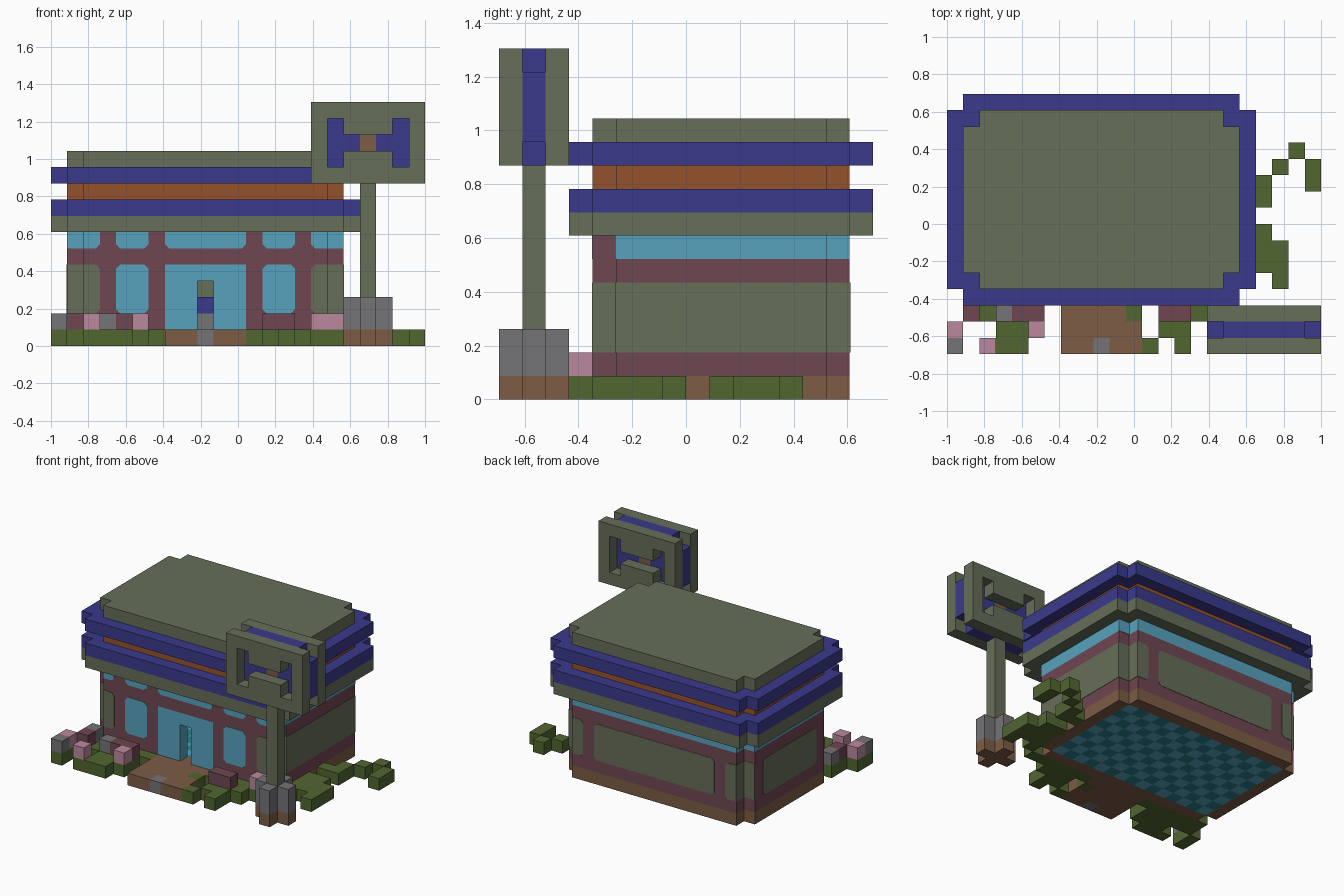
import bpy
import bmesh
from mathutils import Vector

if "Cube" in bpy.data.objects:
    bpy.data.objects.remove(bpy.data.objects["Cube"])

U = 2 / 23                       # edge of one block
ORIGIN = Vector((-1, -8 * U, 0))


def material(name, code):
    def linear(c):
        return c / 12.92 if c <= 0.04045 else ((c + 0.055) / 1.055) ** 2.4
    col = [linear(int(code[n:n + 2], 16) / 255) for n in (0, 2, 4)] + [1]
    m = bpy.data.materials.new(name)
    m.use_nodes = True
    m.diffuse_color = col
    m.node_tree.nodes["Principled BSDF"].inputs["Base Color"].default_value = col
    return m


olive = material("olive", "666e58")
blue = material("deep blue", "3a3a8c")
orange = material("rust orange", "94512c")
cyan = material("window cyan", "57a2bd")
mauve = material("dark mauve", "6f4651")
grey = material("stone grey", "757376")
pink = material("blossom pink", "bb899f")
green = material("grass green", "526631")
brown = material("earth brown", "7d5c45")
teal = material("floor teal", "26808a")


def finish(bm, name, mat):
    bmesh.ops.recalc_face_normals(bm, faces=bm.faces)
    me = bpy.data.meshes.new(name)
    bm.to_mesh(me)
    bm.free()
    me.materials.append(mat)
    ob = bpy.data.objects.new(name, me)
    bpy.context.scene.collection.objects.link(ob)
    return ob


def prism(name, mat, points, push):
    """Extrude a flat polygon, given in block units, along push."""
    bm = bmesh.new()
    face = bm.faces.new([bm.verts.new(ORIGIN + Vector(p) * U) for p in points])
    new = bmesh.ops.extrude_face_region(bm, geom=[face])["geom"]
    verts = [v for v in new if isinstance(v, bmesh.types.BMVert)]
    bmesh.ops.translate(bm, verts=verts, vec=Vector(push) * U)
    return finish(bm, name, mat)


def box(name, mat, x0, x1, y0, y1, z0, z1):
    pts = [(x0, y0, z0), (x1, y0, z0), (x1, y1, z0), (x0, y1, z0)]
    return prism(name, mat, pts, (0, 0, z1 - z0))


def notched(name, mat, x0, x1, y0, y1, z0, z1):
    """Slab with a one-block notch at each corner."""
    a, b, c, d = x0 + 1, x1 - 1, y0 + 1, y1 - 1
    pts = [(a, y0), (b, y0), (b, c), (x1, c), (x1, d), (b, d),
           (b, y1), (a, y1), (a, d), (x0, d), (x0, c), (a, c)]
    return prism(name, mat, [(x, y, z0) for x, y in pts], (0, 0, z1 - z0))


def blocks(name, mat, cells):
    """Outer skin of a set of unit blocks."""
    cells = set(cells)
    bm = bmesh.new()
    for cell in cells:
        mid = Vector(cell) + Vector((.5, .5, .5))
        for axis in range(3):
            for sign in (-1, 1):
                n = Vector((0, 0, 0))
                n[axis] = sign
                if tuple(int(c + d) for c, d in zip(cell, n)) in cells:
                    continue
                u = Vector((0, 0, 0))
                u[(axis + 1) % 3] = .5
                v = n.cross(u)
                quad = [mid + n / 2 + s * u + t * v
                        for s, t in ((-1, -1), (1, -1), (1, 1), (-1, 1))]
                bm.faces.new([bm.verts.new(ORIGIN + q * U) for q in quad])
    bmesh.ops.remove_doubles(bm, verts=bm.verts, dist=U / 100)
    return finish(bm, name, mat)


def panel(name, mat, side, a, b, z0, z1, depth, ends="ab"):
    """Thin wall plate with clipped corners at the listed ends."""
    ca, cb = (.25 if e in ends else 0 for e in "ab")
    pts = [(a + ca, z0), (b - cb, z0), (b, z0 + cb), (b, z1 - cb),
           (b - cb, z1), (a + ca, z1), (a, z1 - ca), (a, z0 + ca)]
    pts = list(dict.fromkeys(pts))
    sign = -1 if side in ("front", "right") else 1
    if side in ("front", "back"):
        return prism(name, mat, [(p, depth, z) for p, z in pts], (0, sign * .03, 0))
    return prism(name, mat, [(depth, p, z) for p, z in pts], (sign * .03, 0, 0))


# Walls: bands of four slabs that leave the corners notched
def wall_band(name, mat, z0, z1, front=True):
    if front:
        box(name + "_front", mat, 2, 17, 4, 5, z0, z1)
    box(name + "_back", mat, 2, 17, 14, 15, z0, z1)
    box(name + "_right", mat, 1, 2, 5, 14, z0, z1)
    box(name + "_left", mat, 17, 18, 5, 14, z0, z1)


wall_band("foundation", brown, 0, 1)
wall_band("wall", mauve, 1, 5, front=False)
wall_band("upper_beam", mauve, 5, 6)
wall_band("clerestory", cyan, 6, 7, front=False)
box("clerestory_frame", mauve, 2, 17, 4, 5, 6, 7)
box("front_wall_right", mauve, 2, 7, 4, 5, 1, 5)
box("front_wall_left", mauve, 12, 17, 4, 5, 1, 5)

# Glazed entrance with an open doorway
box("entrance_glass_right", cyan, 7, 9, 4, 5, 1, 5)
box("entrance_glass_left", cyan, 10, 12, 4, 5, 1, 5)
box("entrance_glass_top", cyan, 9, 10, 4, 5, 4, 5)

# Front windows and panels
for a, b, ends in ((2, 3, "b"), (4, 6, "ab"), (7, 12, "ab"), (13, 15, "ab"), (16, 17, "a")):
    panel("clerestory_window", cyan, "front", a, b, 6, 7.3, 4, ends)
for a in (4, 13):
    panel("front_window", cyan, "front", a, a + 2, 2, 5, 4)
for side, depth in (("front", 4), ("back", 15)):
    panel("end_panel_right", olive, side, 2, 3, 2, 5, depth, "b")
    panel("end_panel_left", olive, side, 16, 17, 2, 5, depth, "a")
panel("back_panel", olive, "back", 4, 15, 2, 5, 15)
panel("right_panel", olive, "right", 6, 13, 2, 5, 1)
panel("left_panel", olive, "left", 5, 14, 2, 5, 18, "")

# Olive faces inside the corner notches
for x in (1, 17):
    panel("notch_panel", olive, "front", x, x + 1, 2, 5, 5, "")
    panel("notch_panel", olive, "back", x, x + 1, 2, 5, 14, "")
for y in (4, 14):
    panel("notch_panel", olive, "right", y, y + 1, 2, 5, 2, "")
    panel("notch_panel", olive, "left", y, y + 1, 2, 5, 17, "")
for y, side in ((5, "front"), (14, "back")):
    for x in (1, 17):
        panel("notch_glass", cyan, side, x, x + 1, 6, 7, y, "")

# Checkered floor and counter inside
floor = [(x, y, 0) for x in range(2, 17) for y in range(5, 14)]
blocks("floor_light_tiles", cyan, [c for c in floor if (c[0] + c[1]) % 2])
blocks("floor_dark_tiles", teal, [c for c in floor if (c[0] + c[1]) % 2 == 0])
box("counter", grey, 7, 12, 9, 10, 1, 2)
box("counter_top", blue, 7, 12, 9, 10, 2, 3)
box("inner_back_wall", olive, 3, 16, 13.8, 13.95, 1, 6)

# Stepped roof
notched("eave", olive, 0, 19, 3, 16, 7, 8)
notched("lower_roof_band", blue, 0, 19, 3, 16, 8, 9)
notched("roof_recess", orange, 1, 18, 4, 15, 9, 10)
notched("upper_roof_band", blue, 0, 19, 3, 16, 10, 11)
notched("roof_top", olive, 1, 18, 4, 15, 11, 12)

# Sign: two pierced plates around a core, on a post
PIERCED = ["#######", "#.###.#", "#.....#", "#.###.#", "#######"]
plate = [(16 + c, 0, 10 + r) for r, row in enumerate(PIERCED)
         for c, ch in enumerate(row) if ch == "#"]
blocks("sign_front_plate", olive, plate)
blocks("sign_back_plate", olive, [(x, 2, z) for x, y, z in plate])
core = [(x, 1, z) for x in range(16, 23) for z in range(10, 15)
        if (x not in (16, 22) or 10 < z < 14) and (x, z) != (19, 12)]
blocks("sign_core", blue, core)
box("sign_centre", brown, 19, 20, 1, 2, 12, 13)
box("sign_post", olive, 19, 20, 1, 2, 3, 10)
notched("post_footing", grey, 18, 21, 0, 3, 1, 3)
notched("post_soil", brown, 18, 21, 0, 3, 0, 1)

# Garden maps, one row of blocks per line from the front backwards
GROUND = ["g.ggg..bbsbbg.g",
          "g..ggg.bbbbb.gg",
          ".ggggg.bbbbg.ggg",
          ".ggggggbbbbbgggggg",
          " " * 18 + "g.g", " " * 18 + "ggg", " " * 18 + "ggg", " " * 18 + "gg", "",
          " " * 18 + "gg", " " * 19 + "g..g", " " * 20 + "g.g", " " * 21 + "g"]
PLANTS = ["s.p",
          "p....p",
          ".m.smm.......mm",
          ".s..............pp"]
KINDS = {"g": ("grass", green), "b": ("path", brown), "s": ("stones", grey),
         "p": ("blossoms", pink), "m": ("shrubs", mauve)}
for level, rows in enumerate((GROUND, PLANTS)):
    for key, (name, mat) in KINDS.items():
        cells = [(x, y, level) for y, row in enumerate(rows)
                 for x, ch in enumerate(row) if ch == key]
        if cells:
            blocks(name, mat, cells)
